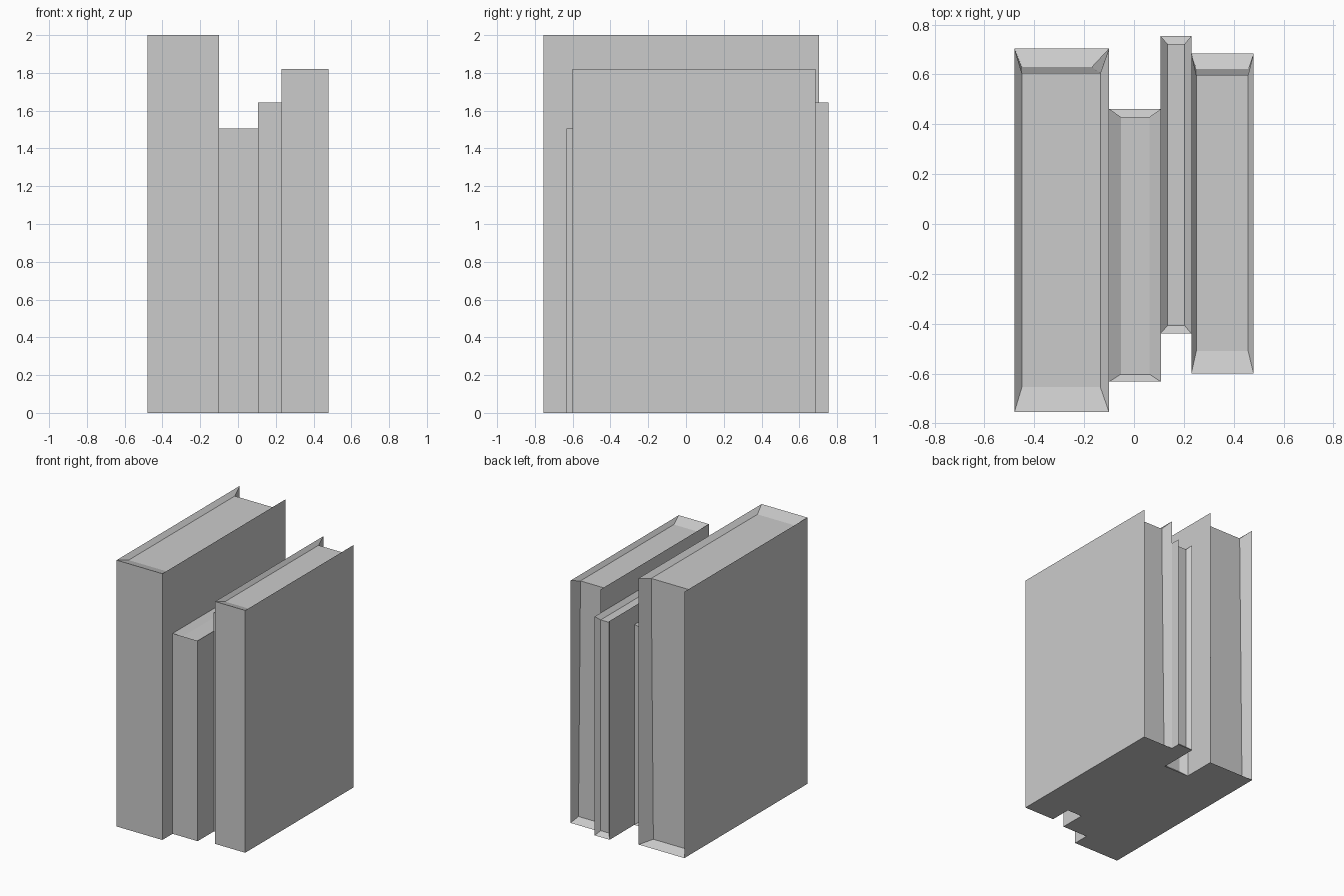
import bpy
import bmesh

if "Cube" in bpy.data.objects:
    bpy.data.objects.remove(bpy.data.objects["Cube"])

DROP = 0.03  # how far the pages sit below the cover top and above its bottom lip


def book(name, x, y, height, inner_x, inner_y, foot_y, foot_right):
    """Closed book, spine towards -y, pages sunk in at the top and back."""
    bm = bmesh.new()
    bmesh.ops.create_cube(bm, size=1)
    bm.normal_update()

    # Inset the top and back faces together to make the page block
    faces = [f for f in bm.faces if f.normal.z > 0.5 or f.normal.y > 0.5]
    bmesh.ops.inset_region(bm, faces=faces, thickness=0.1, use_boundary=True)
    pages = {v for f in faces for v in f.verts}

    for v in bm.verts:
        right, back, top = v.co.x > 0, v.co.y > 0, v.co.z > 0
        if v not in pages:
            v.co = (x[right], y[back], height * top)
        elif top:
            v.co = (inner_x[right], inner_y[back], height - DROP)
        else:
            v.co = (foot_right if right else inner_x[0], foot_y, DROP)

    bmesh.ops.recalc_face_normals(bm, faces=bm.faces[:])
    mesh = bpy.data.meshes.new(name)
    bm.to_mesh(mesh)
    bm.free()
    obj = bpy.data.objects.new(name, mesh)
    bpy.context.collection.objects.link(obj)
    return obj


# Row of four books, left to right
book("tall_book", (-0.48, -0.10), (-0.755, 0.705), 2.0,
     (-0.45, -0.135), (-0.655, 0.605), 0.63, -0.17)
book("short_book", (-0.10, 0.108), (-0.633, 0.462), 1.505,
     (-0.053, 0.063), (-0.603, 0.43), 0.43, 0.063)
book("thin_book", (0.106, 0.23), (-0.44, 0.755), 1.643,
     (0.135, 0.203), (-0.407, 0.722), 0.722, 0.203)
book("medium_book", (0.23, 0.48), (-0.60, 0.685), 1.82,
     (0.25, 0.458), (-0.51, 0.598), 0.622, 0.458)
